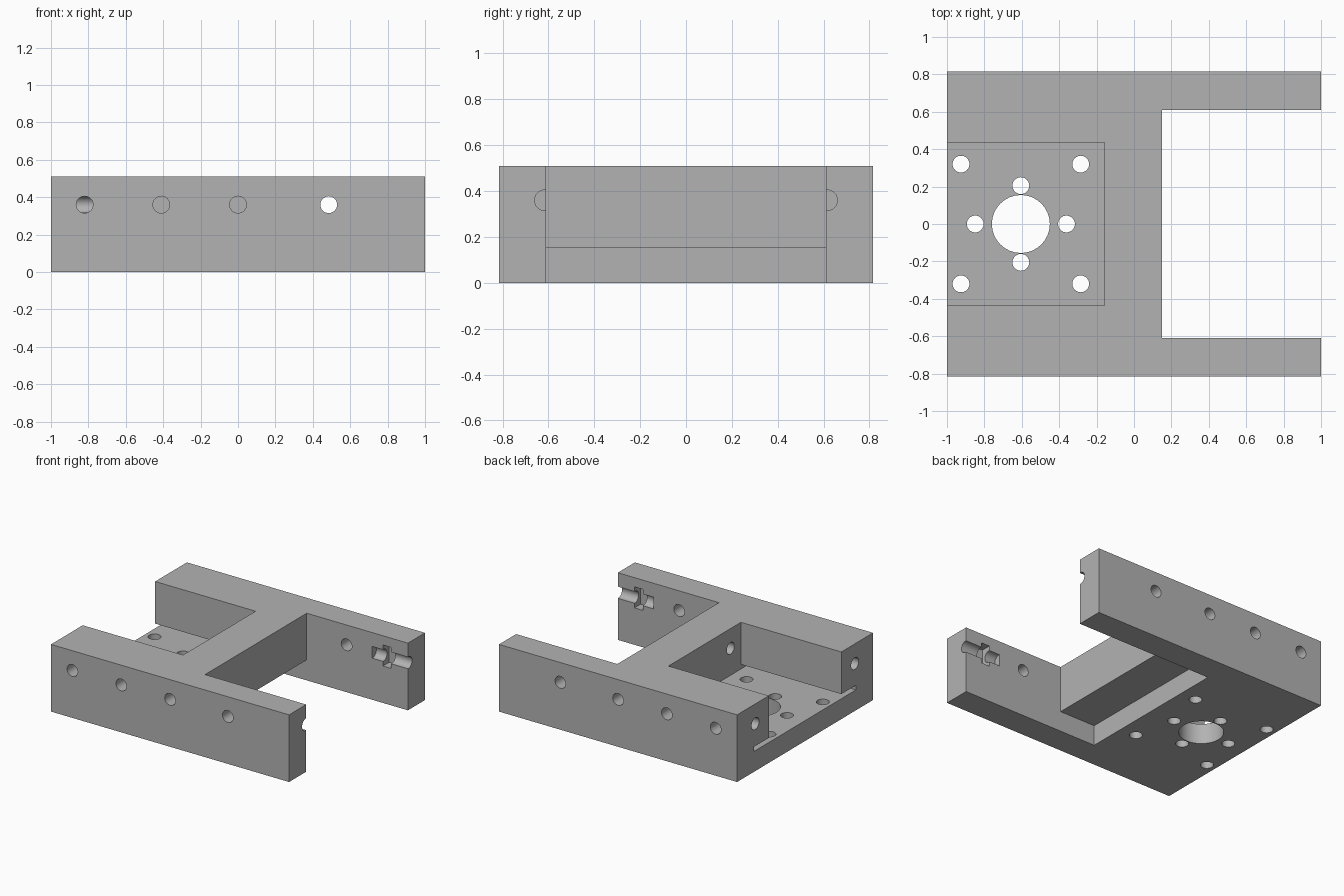
import bpy
import math
from mathutils import Vector

cube = bpy.data.objects.get("Cube")
if cube:
    bpy.data.objects.remove(cube, do_unlink=True)

grey = bpy.data.materials.new("plain grey")
grey.use_nodes = True
colour = (0.45, 0.45, 0.45, 1)
grey.diffuse_color = colour
grey.node_tree.nodes["Principled BSDF"].inputs["Base Color"].default_value = colour


def box(name, low, high):
    low, high = Vector(low), Vector(high)
    bpy.ops.mesh.primitive_cube_add(size=1, location=(low + high) / 2)
    ob = bpy.context.object
    ob.name = name
    ob.scale = high - low
    bpy.ops.object.transform_apply(location=True, rotation=True, scale=True)
    ob.data.materials.append(grey)
    return ob


def rod(name, start, end, radius, sides=32):
    start, end = Vector(start), Vector(end)
    axis = end - start
    bpy.ops.mesh.primitive_cylinder_add(vertices=sides, radius=radius,
                                        depth=axis.length,
                                        location=(start + end) / 2)
    ob = bpy.context.object
    ob.name = name
    ob.rotation_euler = axis.to_track_quat('Z', 'Y').to_euler()
    bpy.ops.object.transform_apply(location=True, rotation=True, scale=True)
    ob.data.materials.append(grey)
    return ob


W, H = 0.815, 0.51       # half width and height
INNER = 0.61             # half distance between the arms
FLOOR = 0.155            # plate thickness
HOLE, BORE_Z = 0.045, 0.36

body = box("mount_body", (-1, -W, 0), (1, W, H))


def cut(cutter):
    mod = body.modifiers.new("cut", 'BOOLEAN')
    mod.operation = 'DIFFERENCE'
    mod.solver = 'EXACT'
    mod.object = cutter
    bpy.ops.object.select_all(action='DESELECT')
    body.select_set(True)
    bpy.context.view_layer.objects.active = body
    bpy.ops.object.modifier_apply(modifier=mod.name)
    bpy.data.objects.remove(cutter, do_unlink=True)


# Open space between the arms, and below the crossbar
cut(box("arm_gap", (0.15, -INNER, -1), (2, INNER, 1)))
cut(box("crossbar_undercut", (-0.153, -INNER, -1), (0.5, INNER, FLOOR)))

# Pocket above the plate and the thin slot under the side blocks
cut(box("plate_pocket", (-2, -0.435, FLOOR), (-0.157, 0.435, 1)))
cut(box("plate_slot", (-2, -INNER, FLOOR), (-0.157, INNER, 0.19)))

# Plate holes: centre, inner ring and corners
cx = -0.605
holes = [(cx, 0, 0.155)]
for i in range(4):
    a = i * math.pi / 2
    holes.append((cx + 0.244 * math.cos(a), 0.205 * math.sin(a), HOLE))
for sx in (-1, 1):
    for sy in (-1, 1):
        holes.append((cx + 0.32 * sx, 0.32 * sy, HOLE))
for x, y, r in holes:
    cut(rod("plate_hole", (x, y, -0.1), (x, y, FLOOR + 0.02), r))

for side in (-1, 1):
    # Side holes; the last one passes through its arm
    for x, depth in ((-0.82, 0.2), (-0.41, 0.2), (0, 0.2), (0.485, 0.3)):
        cut(rod("side_hole", (x, side * (W + 0.1), BORE_Z),
                (x, side * (W - depth), BORE_Z), HOLE))
    # Lengthwise bores at both ends
    y = side * 0.615
    cut(rod("arm_bore", (1.1, y, BORE_Z), (0.7, y, BORE_Z), HOLE))
    cut(rod("block_bore", (-1.1, y * 0.97, BORE_Z), (-0.7, y * 0.97, BORE_Z), HOLE))
    # Nut trap across the arm bore
    ys = sorted((side * 0.5, side * 0.685))
    cut(box("nut_trap", (0.79, ys[0], BORE_Z - 0.08), (0.86, ys[1], BORE_Z + 0.08)))
    # Blind hole in the crossbar
    cut(rod("crossbar_hole", (-0.3, side * 0.31, BORE_Z),
            (-0.03, side * 0.31, BORE_Z), HOLE))

bpy.ops.object.select_all(action='DESELECT')
body.select_set(True)
bpy.context.view_layer.objects.active = body
bpy.ops.object.shade_smooth_by_angle(angle=math.radians(30))
